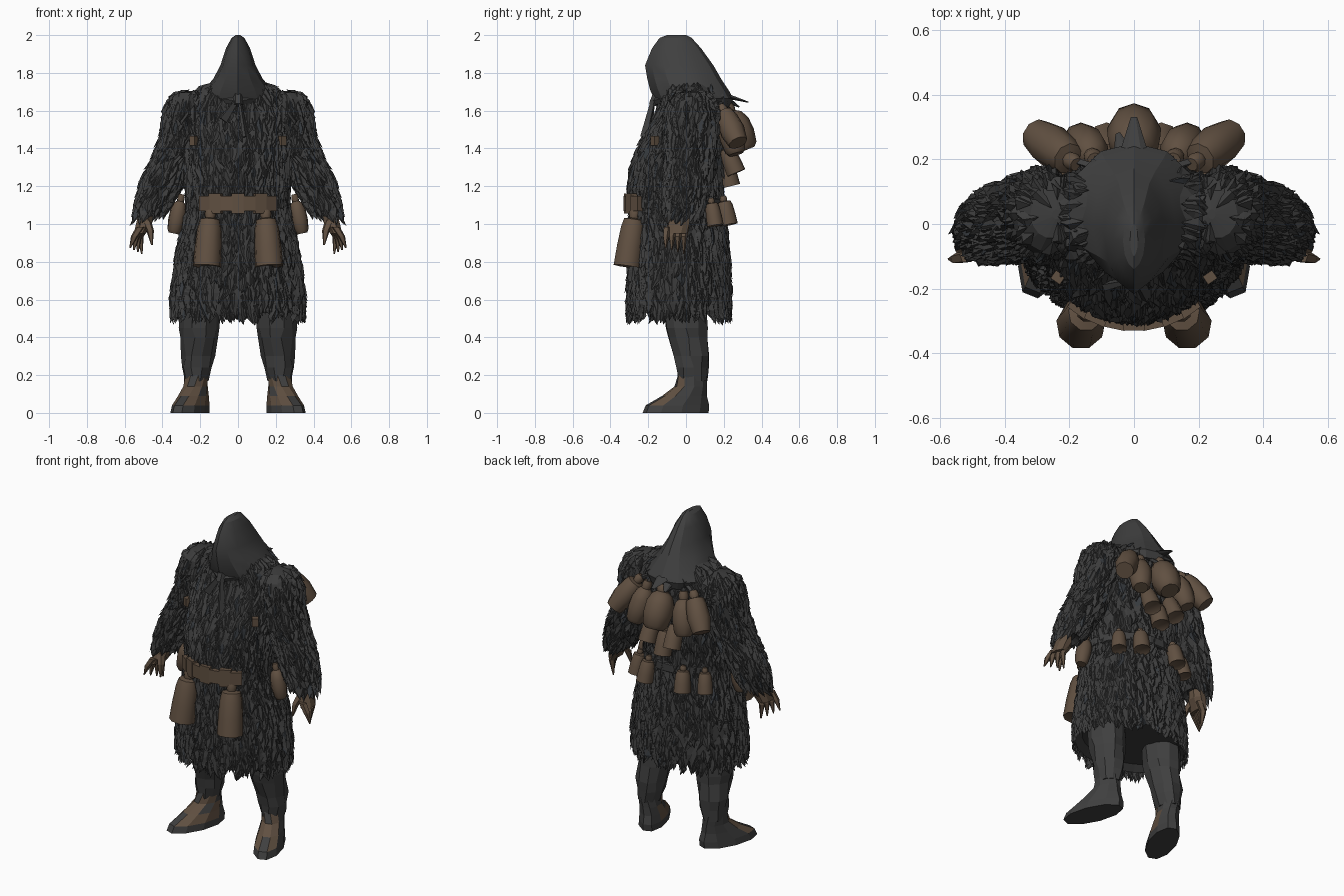
import bpy, bmesh, math, random
from mathutils import Vector, Matrix

random.seed(4)
cube = bpy.data.objects.get("Cube")
if cube:
    bpy.data.objects.remove(cube, do_unlink=True)


def material(name, rgb):
    m = bpy.data.materials.new(name)
    m.use_nodes = True
    m.diffuse_color = (*rgb, 1)
    for node in m.node_tree.nodes:
        if node.type == 'BSDF_PRINCIPLED':
            node.inputs["Base Color"].default_value = (*rgb, 1)
            node.inputs["Roughness"].default_value = 0.9
    return m


FUR = material("dark fur", (0.045, 0.045, 0.045))
CLOTH = material("grey cloth", (0.05, 0.05, 0.05))
LEATHER = material("brown leather", (0.118, 0.08, 0.053))
SLATE = material("slate fur", (0.036, 0.041, 0.047))


def finish(name, bm, mats, mirror=False, smooth=None):
    mesh = bpy.data.meshes.new(name)
    bm.to_mesh(mesh)
    bm.free()
    for m in mats:
        mesh.materials.append(m)
    ob = bpy.data.objects.new(name, mesh)
    bpy.context.collection.objects.link(ob)
    if mirror:
        ob.modifiers.new("mirror", 'MIRROR').use_mirror_merge = False
    if smooth:
        bpy.ops.object.select_all(action='DESELECT')
        ob.select_set(True)
        bpy.context.view_layer.objects.active = ob
        bpy.ops.object.shade_smooth_by_angle(angle=math.radians(smooth))
    return ob


def ring_point(r, a):
    """Point on a horizontal oval (x, y, z, rx, ry, turn) at angle a."""
    turn = r[5] if len(r) > 5 else 0
    u, v = r[3] * math.cos(a), r[4] * math.sin(a)
    c, s = math.cos(turn), math.sin(turn)
    return Vector((r[0] + u * c - v * s, r[1] + u * s + v * c, r[2]))


def add_skin(bm, sections):
    """Closed skin over lists of points with equal counts."""
    loops = [[bm.verts.new(p) for p in section] for section in sections]
    n = len(loops[0])
    faces = [bm.faces.new((a[i], a[(i + 1) % n], b[(i + 1) % n], b[i]))
             for a, b in zip(loops, loops[1:]) for i in range(n)]
    faces += [bm.faces.new(loops[0]), bm.faces.new(loops[-1])]
    bmesh.ops.recalc_face_normals(bm, faces=faces)
    return faces


def add_loft(bm, rings, sides, matrix=Matrix(), jitter=0.0):
    def wobble():
        return Vector((random.uniform(-jitter, jitter), random.uniform(-jitter, jitter), 0))
    angles = [math.tau * (i + 0.5) / sides - math.pi / 2 for i in range(sides)]
    return add_skin(bm, [[matrix @ (ring_point(r, a) + wobble()) for a in angles] for r in rings])


def loft(name, rings, sides, mat, mirror=False):
    bm = bmesh.new()
    add_loft(bm, rings, sides)
    return finish(name, bm, [mat], mirror)


def surface(rings, z, a):
    """Point and downward slope on a loft listed from top to bottom."""
    hi, lo = next(((p, q) for p, q in zip(rings, rings[1:]) if p[2] >= z >= q[2]), rings[-2:])
    f = (hi[2] - z) / (hi[2] - lo[2])
    top, low = ring_point(hi, a), ring_point(lo, a)
    return top.lerp(low, f) if f <= 1 else top + (low - top) * f, (low - top).normalized()


def fur(name, rings, count, z_low, z_high, size, mirror=False):
    """Scatter folded tufts that hang along a loft."""
    bm = bmesh.new()
    for k in range(count):
        z = z_low + (z_high - z_low) * (k + random.random()) / count
        a = random.uniform(0, math.tau)
        p, slope = surface(rings, z, a)
        side = surface(rings, z, a + 0.02)[0] - surface(rings, z, a - 0.02)[0]
        side.normalize()
        out = slope.cross(side).normalized()
        length = size * random.uniform(0.7, 1.3)
        wide = length * random.uniform(0.2, 0.32)
        drop = length * max(-slope.z, 0.4)
        mid = surface(rings, z - drop * 0.45, a)[0]
        end = surface(rings, z - drop, a)[0] + side * random.uniform(-0.3, 0.3) * length
        top = bm.verts.new(p - slope * 0.01 + out * 0.008)
        left = bm.verts.new(mid - side * wide)
        right = bm.verts.new(mid + side * wide)
        ridge = bm.verts.new(mid + out * random.uniform(0.012, 0.024))
        tip = bm.verts.new(end + out * random.uniform(0.008, 0.026))
        shade = 1 if random.random() < 0.05 else 0
        for tri in ((top, left, ridge), (left, tip, ridge), (tip, right, ridge), (right, top, ridge)):
            bm.faces.new(tri).material_index = shade
    return finish(name, bm, [FUR, SLATE], mirror)


# Long fur coat
coat = [(0, 0.04, 1.75, 0.13, 0.12), (0, 0.03, 1.715, 0.2, 0.14), (0, 0.03, 1.66, 0.25, 0.155),
        (0, 0.03, 1.6, 0.28, 0.165), (0, 0.0, 1.5, 0.29, 0.19), (0, -0.03, 1.4, 0.28, 0.215),
        (0, -0.05, 1.28, 0.27, 0.235), (0, -0.055, 1.18, 0.262, 0.24), (0, -0.05, 1.08, 0.262, 0.235),
        (0, -0.04, 0.95, 0.292, 0.245), (0, -0.035, 0.8, 0.32, 0.255), (0, -0.038, 0.6, 0.345, 0.265),
        (0, -0.038, 0.53, 0.34, 0.262)]
loft("coat", coat + [(0, -0.038, 0.56, 0.3, 0.22)], 24, FUR)
fur("coat_fur", coat, 2300, 0.57, 1.74, 0.092)
fur("hem_fur", coat, 190, 0.53, 0.57, 0.055)

# Rounded sleeves
sleeve = [(0.24, 0.03, 1.705, 0.012, 0.015), (0.255, 0.03, 1.695, 0.065, 0.075),
          (0.268, 0.03, 1.655, 0.096, 0.115), (0.28, 0.03, 1.58, 0.108, 0.135),
          (0.3, 0.025, 1.46, 0.1, 0.13), (0.345, 0.015, 1.34, 0.1, 0.12), (0.4, 0.005, 1.22, 0.105, 0.113),
          (0.45, -0.01, 1.1, 0.085, 0.1), (0.475, -0.02, 1.04, 0.066, 0.085)]
loft("sleeves", sleeve + [(0.48, -0.025, 1.06, 0.045, 0.06)], 14, FUR, mirror=True)
fur("sleeve_fur", sleeve, 680, 1.08, 1.703, 0.082, mirror=True)

# Hands with pointed fingers
bm = bmesh.new()
add_loft(bm, [(0.483, -0.03, 1.09, 0.038, 0.045), (0.495, -0.035, 1.01, 0.046, 0.06),
              (0.52, -0.05, 0.95, 0.034, 0.06)], 8)
for i in range(4):
    y = -0.1 + 0.032 * i
    x = 0.548 - 0.01 * i
    add_loft(bm, [(x - 0.032, y, 0.985, 0.024, 0.021), (x, y - 0.006, 0.935, 0.02, 0.018),
                  (x + 0.024 - 0.011 * i, y - 0.008, 0.872 - 0.01 * i, 0.004, 0.004)], 5)
add_loft(bm, [(0.485, -0.065, 1.02, 0.026, 0.026), (0.465, -0.095, 0.965, 0.021, 0.02),
              (0.456, -0.112, 0.89, 0.005, 0.005)], 5)
finish("hands", bm, [LEATHER], mirror=True)

# Legs and out-turned boots with worn leather fronts
bm = bmesh.new()
add_loft(bm, [(0.2, -0.01, 0.62, 0.11, 0.12), (0.205, 0.0, 0.45, 0.108, 0.115), (0.205, 0.012, 0.4, 0.098, 0.105),
              (0.212, 0.03, 0.3, 0.088, 0.092), (0.218, 0.035, 0.24, 0.08, 0.085),
              (0.222, 0.035, 0.17, 0.06, 0.075)], 10, jitter=0.008)
boot = add_loft(bm, [(0.222, 0.035, 0.2, 0.064, 0.08, 0.1), (0.225, 0.025, 0.14, 0.064, 0.088, 0.3),
                     (0.236, -0.008, 0.09, 0.072, 0.125, 0.38), (0.25, -0.045, 0.04, 0.08, 0.18, 0.38),
                     (0.255, -0.055, 0.0, 0.083, 0.187, 0.38)], 10)
for i, face in enumerate(boot):
    c = face.calc_center_median()
    if face.normal.y < -0.1 and c.z > 0.045 and i % 4 != 1:
        face.material_index = 1
finish("legs_and_boots", bm, [CLOTH, LEATHER], mirror=True)

# Pointed hood: each row is height, front, back and half width
hood_rows = [(2.0, -0.1, 0.0, 0.012), (1.985, -0.14, 0.03, 0.034), (1.93, -0.18, 0.08, 0.064),
             (1.84, -0.217, 0.145, 0.093), (1.77, -0.205, 0.185, 0.13), (1.71, -0.19, 0.225, 0.18),
             (1.665, -0.17, 0.25, 0.205), (1.62, -0.12, 0.235, 0.18)]
half = ((0, 0), (0.5, 0.1), (0.85, 0.27), (1, 0.52), (0.88, 0.76), (0.5, 0.94), (0, 1))
outline = half + tuple((-w, d) for w, d in half[-2:0:-1])
bm = bmesh.new()
add_skin(bm, [[(w * u, f + (b - f) * v, z) for u, v in outline] for z, f, b, w in hood_rows])
finish("hood", bm, [CLOTH], smooth=24)


def limb(bm, start, end, r1, r2, sides=6, flat=1.0):
    """Tapered bar between two points."""
    start, end = Vector(start), Vector(end)
    d = end - start
    q = Vector((0, 0, 1)).rotation_difference(d)
    m = Matrix.Translation(start) @ q.to_matrix().to_4x4()
    add_loft(bm, [(0, 0, 0, r1, r1 * flat), (0, 0, d.length, r2, r2 * flat)], sides, m)


# Scarf knot, hanging ends, neck folds and rear hood tail
bm = bmesh.new()
limb(bm, (0, -0.15, 1.69), (0, -0.175, 1.63), 0.028, 0.026)
limb(bm, (0.01, -0.175, 1.65), (0.04, -0.222, 1.46), 0.016, 0.026, 4, 0.5)
limb(bm, (-0.01, -0.175, 1.65), (-0.08, -0.19, 1.55), 0.016, 0.03, 4, 0.5)
limb(bm, (0, 0.17, 1.69), (0, 0.33, 1.645), 0.06, 0.01, 6, 0.35)
limb(bm, (-0.03, 0.2, 1.67), (-0.05, 0.28, 1.62), 0.04, 0.008, 6, 0.4)
for s in (-1, 1):
    limb(bm, (0, -0.16, 1.65), (s * 0.175, -0.04, 1.68), 0.024, 0.03)
    limb(bm, (s * 0.175, -0.04, 1.68), (s * 0.1, 0.19, 1.66), 0.03, 0.035)
finish("scarf", bm, [CLOTH])


def add_box(bm, centre, size, turn):
    m = Matrix.Translation(centre) @ Matrix.Rotation(turn, 4, 'Z') @ Matrix.Diagonal((*size, 1))
    bmesh.ops.create_cube(bm, size=1, matrix=m)


# Segmented front belt and chest strap ends
bm = bmesh.new()
for i in range(7):
    a = math.radians(-90 + (i - 3) * 12)
    p = ring_point((0, -0.05, 1.108, 0.287, 0.262), a)
    add_box(bm, p, (0.068, 0.035, 0.08 + 0.025 * (i % 2)), a + math.pi / 2)
for s in (-1, 1):
    add_box(bm, (s * 0.235, -0.165, 1.44), (0.035, 0.03, 0.05), s * 0.6)
finish("front_belt", bm, [LEATHER])

# Cloth belt round the sides and back
loft("cloth_belt", [(0, -0.05, 1.135, 0.265, 0.25), (0, -0.05, 1.13, 0.28, 0.257),
                    (0, -0.05, 1.085, 0.28, 0.257), (0, -0.05, 1.08, 0.265, 0.25)], 20, CLOTH)

FLARED = ((-0.22, 0.3), (-0.1, 0.42), (0, 0.35), (0.03, 0.72), (0.2, 0.86), (0.6, 0.96), (1, 1.0), (0.96, 0.8))
ROUND = ((-0.22, 0.35), (-0.1, 0.45), (0, 0.4), (0.08, 0.72), (0.3, 0.97), (0.6, 1.0), (0.9, 0.85), (1, 0.62))


def jar(name, top, bottom, radius, profile=ROUND, mirror=True):
    """Hanging pot with a corded neck."""
    top, bottom = Vector(top), Vector(bottom)
    d = bottom - top
    q = Vector((0, 0, -1)).rotation_difference(d)
    m = Matrix.Translation(top) @ q.to_matrix().to_4x4()
    bm = bmesh.new()
    add_loft(bm, [(0, 0, -f * d.length, r * radius, r * radius) for f, r in profile], 9, m)
    return finish(name, bm, [LEATHER], mirror, smooth=42)


# Pots on the belt
jar("front_pots", (0.148, -0.275, 1.03), (0.165, -0.312, 0.775), 0.076, FLARED)
jar("hip_pots", (0.305, -0.06, 1.12), (0.34, -0.06, 0.95), 0.045)
jar("rear_belt_pots", (0.12, 0.2, 1.12), (0.13, 0.225, 0.995), 0.05, FLARED)
jar("rear_side_pots", (0.225, 0.135, 1.11), (0.24, 0.155, 0.99), 0.045, FLARED)

# Cluster of pots on the back
jar("back_centre_pot", (0, 0.23, 1.59), (0, 0.315, 1.39), 0.085, mirror=False)
jar("back_inner_pots", (0.13, 0.21, 1.57), (0.17, 0.265, 1.37), 0.066)
jar("back_outer_pots", (0.2, 0.2, 1.59), (0.3, 0.275, 1.43), 0.07, FLARED[:6] + ((1, 0.75),))
jar("back_lower_pots", (0.08, 0.21, 1.4), (0.085, 0.265, 1.27), 0.053, FLARED)
jar("back_low_centre_pot", (0, 0.2, 1.34), (0, 0.235, 1.2), 0.053, FLARED, mirror=False)

# Cords that tie the back pots together
bm = bmesh.new()
for end in ((0.02, 0.24, 1.6), (0.13, 0.22, 1.58), (0.2, 0.2, 1.6), (0.08, 0.22, 1.42)):
    limb(bm, (0.1, 0.17, 1.66), end, 0.012, 0.012, 4)
finish("back_cords", bm, [CLOTH], mirror=True)
